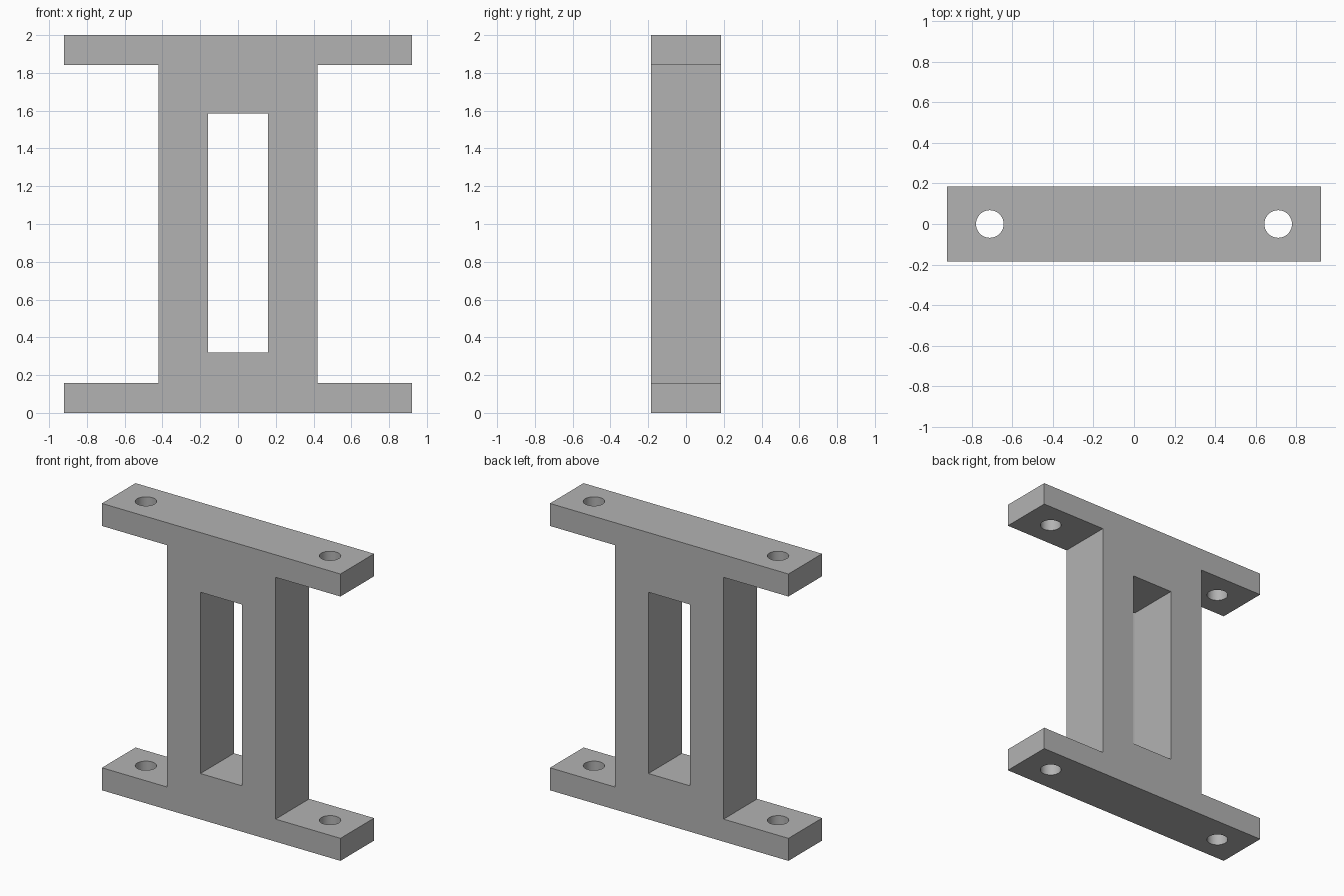
import bpy, bmesh, math

cube = bpy.data.objects.get("Cube")
if cube:
    bpy.data.objects.remove(cube, do_unlink=True)

# Main dimensions
HALF_W, HALF_D, HEIGHT = 0.92, 0.185, 2.0
FLANGE, WEB = 0.157, 0.42
HOLE_X, HOLE_R = 0.71, 0.068

grey = bpy.data.materials.new("plain grey")
grey.use_nodes = True
colour = (0.45, 0.45, 0.45, 1)
grey.diffuse_color = colour
grey.node_tree.nodes["Principled BSDF"].inputs["Base Color"].default_value = colour


def add_object(name, bm):
    mesh = bpy.data.meshes.new(name)
    bmesh.ops.recalc_face_normals(bm, faces=bm.faces)
    bm.to_mesh(mesh)
    bm.free()
    mesh.materials.append(grey)
    obj = bpy.data.objects.new(name, mesh)
    bpy.context.collection.objects.link(obj)
    return obj


def extruded(name, outline, half_depth):
    """Extrude an x-z outline along y."""
    bm = bmesh.new()
    face = bm.faces.new([bm.verts.new((x, -half_depth, z)) for x, z in outline])
    new = bmesh.ops.extrude_face_region(bm, geom=[face])["geom"]
    verts = [v for v in new if isinstance(v, bmesh.types.BMVert)]
    bmesh.ops.translate(bm, verts=verts, vec=(0, 2 * half_depth, 0))
    return add_object(name, bm)


def cut(target, cutter):
    cutter.hide_render = True
    mod = target.modifiers.new(cutter.name, "BOOLEAN")
    mod.operation = "DIFFERENCE"
    mod.solver = "EXACT"
    mod.object = cutter
    bpy.context.view_layer.objects.active = target
    bpy.ops.object.modifier_apply(modifier=mod.name)
    bpy.data.objects.remove(cutter, do_unlink=True)


# I-shaped frame: right half of the outline, mirrored to the left
half = [(HALF_W, 0), (HALF_W, FLANGE), (WEB, FLANGE),
        (WEB, HEIGHT - FLANGE), (HALF_W, HEIGHT - FLANGE), (HALF_W, HEIGHT)]
frame = extruded("bracket_frame", half + [(-x, z) for x, z in reversed(half)], HALF_D)

# Window through the web
cut(frame, extruded("window_cutter",
                    [(-0.16, 0.32), (0.16, 0.32), (0.16, 1.584), (-0.16, 1.584)], 0.5))

# Bolt holes through both flanges
for side in (-1, 1):
    bm = bmesh.new()
    bmesh.ops.create_cone(bm, cap_ends=True, segments=48, radius1=HOLE_R,
                          radius2=HOLE_R, depth=3)
    bmesh.ops.translate(bm, verts=bm.verts, vec=(side * HOLE_X, 0, 1))
    cut(frame, add_object("hole_cutter", bm))

# Smooth hole walls, sharp edges elsewhere
bpy.ops.object.select_all(action="DESELECT")
frame.select_set(True)
bpy.context.view_layer.objects.active = frame
bpy.ops.object.shade_smooth_by_angle(angle=math.radians(30))
